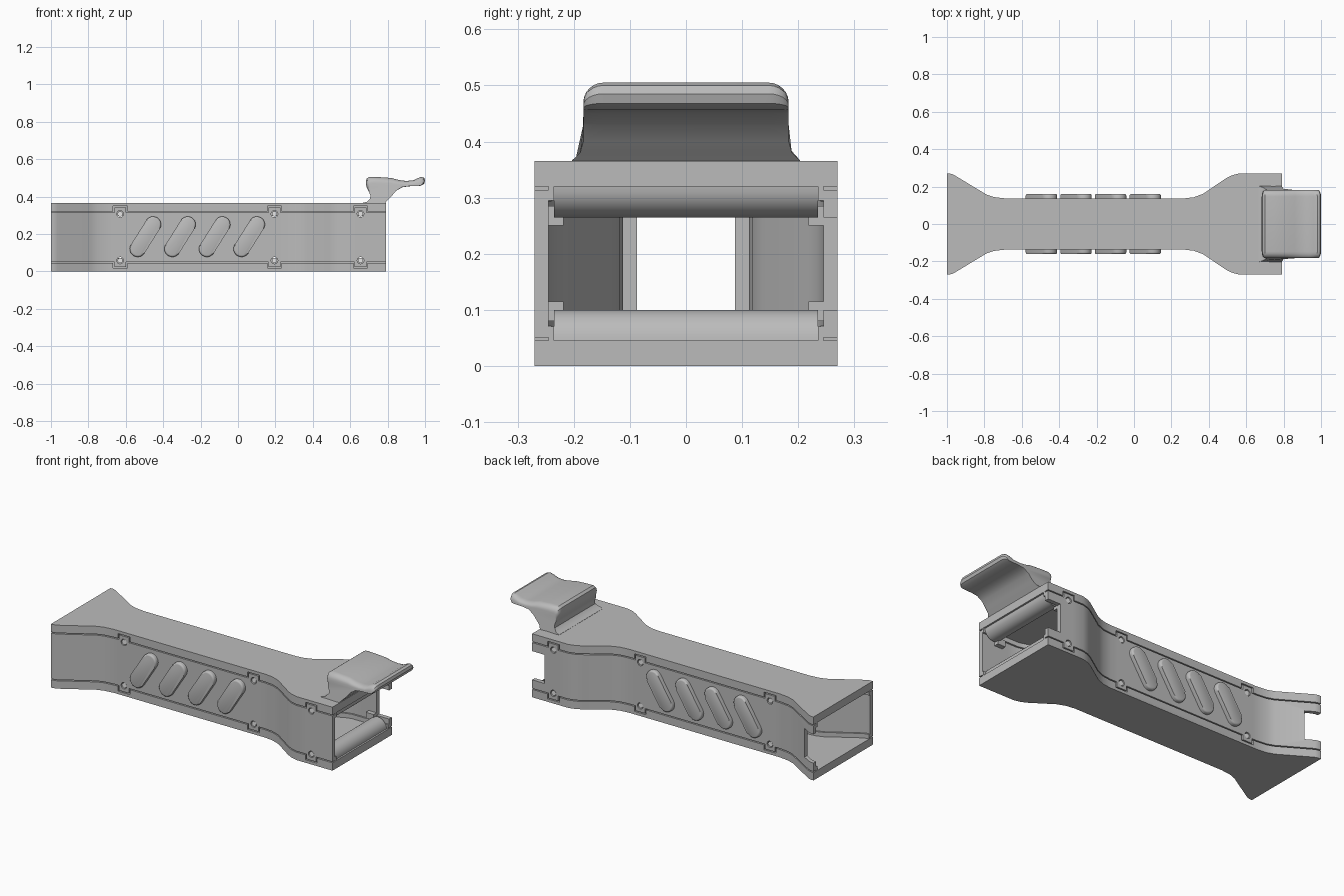
import bpy, bmesh, math
from mathutils import Vector

if "Cube" in bpy.data.objects:
    bpy.data.objects.remove(bpy.data.objects["Cube"])


def material(name, value):
    m = bpy.data.materials.new(name)
    m.use_nodes = True
    m.diffuse_color = (value, value, value, 1)
    m.node_tree.nodes["Principled BSDF"].inputs["Base Color"].default_value = m.diffuse_color
    return m


GREY = material("body grey", 0.5)
LIGHT = material("screw light grey", 0.85)
H = 0.365        # height of the housing
PLATE = 0.045    # thickness of top and bottom plates
WALL = 0.025
TABS = [(-0.63, 0.137), (0.195, 0.137), (0.655, 0.27)]

# Half width of the housing along its length
OUTLINE = [(-1, .27), (-.985, .27), (-.965, .264), (-.79, .158), (-.75, .144), (-.69, .137),
           (.27, .137), (.32, .143), (.37, .162), (.49, .243), (.52, .259), (.56, .27), (.79, .27)]


def finish(name, bm, mat=GREY):
    bmesh.ops.recalc_face_normals(bm, faces=bm.faces)
    me = bpy.data.meshes.new(name)
    bm.to_mesh(me)
    bm.free()
    me.materials.append(mat)
    ob = bpy.data.objects.new(name, me)
    bpy.context.collection.objects.link(ob)
    return ob


def add_prism(bm, pts, a, b, axis="z"):
    """Extrude a 2D profile from a to b along z (x,y points) or y (x,z points)."""
    place = (lambda p, t: (p[0], p[1], t)) if axis == "z" else (lambda p, t: (p[0], t, p[1]))
    lo = [bm.verts.new(place(p, a)) for p in pts]
    hi = [bm.verts.new(place(p, b)) for p in pts]
    n = len(pts)
    bm.faces.new(lo[::-1])
    top = bm.faces.new(hi)
    for i in range(n):
        bm.faces.new((lo[i], lo[(i + 1) % n], hi[(i + 1) % n], hi[i]))
    return top


def prism(name, pts, a, b, axis="z", mat=GREY):
    bm = bmesh.new()
    add_prism(bm, pts, a, b, axis)
    return finish(name, bm, mat)


def rect(x0, x1, z0, z1):
    return [(x0, z0), (x1, z0), (x1, z1), (x0, z1)]


def circle(x, z, r, n=20):
    return [(x + r * math.cos(math.tau * i / n), z + r * math.sin(math.tau * i / n)) for i in range(n)]


def band(side, a, b):
    """Strip that follows the outline between two inward offsets."""
    return [(x, side * (w - a)) for x, w in OUTLINE] + [(x, side * (w - b)) for x, w in reversed(OUTLINE)]


def boolean(ob, parts, operation):
    """Combine a list of (profile, y0, y1) blocks with an object."""
    bm = bmesh.new()
    for pts, a, b in parts:
        add_prism(bm, pts, a, b, "y")
    tool = finish("tool", bm)
    tool.hide_render = True
    mod = ob.modifiers.new("cut", "BOOLEAN")
    mod.operation, mod.solver, mod.object = operation, "EXACT", tool
    bpy.context.view_layer.objects.active = ob
    bpy.ops.object.modifier_apply(modifier=mod.name)
    bpy.data.objects.remove(tool)


# Top and bottom plates, with pockets for the wall tabs
plate_shape = band(1, 0, 0)[:len(OUTLINE)] + [(x, -w) for x, w in reversed(OUTLINE)]
for name, z0, pocket in (("bottom_plate", 0, (.017, .06)), ("top_plate", H - PLATE, (H - .06, H - .017))):
    plate = prism(name, plate_shape, z0, z0 + PLATE)
    boolean(plate, [(rect(x - .038, x + .038, *pocket), s * (w - .028), s * (w + .02))
                    for x, w in TABS for s in (-1, 1)], "DIFFERENCE")

for s, side in ((-1, "front"), (1, "back")):
    # Side wall with screw tabs, screw holes and, at the back, open end notches
    wall = prism(side + "_wall", band(s, 0, WALL), PLATE + .006, H - PLATE - .006)
    boolean(wall, [(rect(x - .031, x + .031, *z), s * (w - WALL), s * w)
                   for x, w in TABS for z in ((.023, .09), (H - .09, H - .023))], "UNION")
    cuts = [(circle(x, z, .018), s * (w - .04), s * (w + .02)) for x, w in TABS for z in (.058, H - .058)]
    if s > 0:
        cuts += [(rect(-1.05, -.92, .1, .265), .15, .3), (rect(.71, .85, .1, .265), .15, .3)]
    boolean(wall, cuts, "DIFFERENCE")

    # Screws and inner guide rails
    for i, (x, w) in enumerate(TABS):
        for z, level in ((.058, "lower"), (H - .058, "upper")):
            prism(f"{side}_{level}_screw_{i + 1}", circle(x, z, .014),
                  s * (w - .03), s * (w - .004), "y", LIGHT)
    for z, level in ((PLATE, "lower"), (H - PLATE - .025, "upper")):
        prism(f"{side}_{level}_rail", band(s, WALL, WALL + .01), z, z + .025)

    # Slanted raised grip pads and the backing plate inside the wall
    for i in range(4):
        x = -.495 + .185 * i
        low, high, r = Vector((x - .041, .12)), Vector((x + .041, .25)), .043
        lean = math.atan2(high.y - low.y, high.x - low.x)
        pts = []
        for c, start in ((high, lean - math.pi / 2), (low, lean + math.pi / 2)):
            for k in range(13):
                t = start + math.pi * k / 12
                pts.append((c.x + r * math.cos(t), c.y + r * math.sin(t)))
        bm = bmesh.new()
        cap = add_prism(bm, pts, s * .12, s * .161, "y")
        bmesh.ops.bevel(bm, geom=list(cap.edges), offset=.01, segments=3, profile=.5, affect="EDGES")
        finish(f"{side}_grip_pad_{i + 1}", bm)
    prism(side + "_backing_plate", rect(-.6, .17, .072, H - .072), s * .087, s * .113, "y")

    # Small catch blocks inside the open end
    for z, level in ((.08, "lower"), (.25, "upper")):
        prism(f"{side}_{level}_catch", rect(.66, .71, z, z + .035), s * .218, s * .248, "y")

# Rounded cross ridges inside the open end
for name, flip in (("lower_ridge", False), ("upper_ridge", True)):
    arc = [(.725 + .055 * math.cos(math.pi * k / 16), PLATE + .055 * math.sin(math.pi * k / 16))
           for k in range(17)]
    prism(name, [(x, H - z if flip else z) for x, z in arc], -.235, .235, "y")

# Curved thumb rest, lofted across y with rounded sides and a flared foot
PROFILE = [(.665, .36), (.665, .366), (.69, .372), (.706, .388), (.708, .405), (.7, .425), (.687, .45),
           (.683, .475), (.687, .495), (.7, .505), (.75, .504), (.82, .499), (.86, .488), (.9, .483),
           (.94, .487), (.96, .498), (.98, .505), (.995, .5), (1, .485), (.995, .468), (.975, .457),
           (.92, .455), (.88, .45), (.845, .43), (.82, .4), (.8, .38), (.787, .366), (.787, .36)]
R = .036
steps = [math.radians(a) for a in range(0, 91, 15)]
sections = [(.183 - R + R * math.sin(a), R * (1 - math.cos(a))) for a in steps]
sections = [(-y, d) for y, d in reversed(sections)] + sections
bm = bmesh.new()
rings = []
for y, d in sections:
    ring = []
    for x, z in PROFILE:
        foot = max(0, min(1, (.395 - z) / .03))
        if z > .456:
            z = .456 + (z - .456) * (1 - d / .05)
        if z > .44:
            x = .84 + (x - .84) * (1 - d * .5 / .16)
        ring.append(bm.verts.new((x, y * (1 + .12 * foot ** 2), z)))
    rings.append(ring)
n = len(PROFILE)
for a, b in zip(rings, rings[1:]):
    for i in range(n):
        bm.faces.new((a[i], a[(i + 1) % n], b[(i + 1) % n], b[i]))
bm.faces.new(rings[0][::-1])
bm.faces.new(rings[-1])
finish("thumb_rest", bm)

# Smooth curved surfaces while keeping edges sharp
bpy.ops.object.select_all(action="DESELECT")
for ob in bpy.context.scene.objects:
    if ob.type == "MESH":
        ob.select_set(True)
        bpy.context.view_layer.objects.active = ob
bpy.ops.object.shade_smooth_by_angle(angle=math.radians(32))
